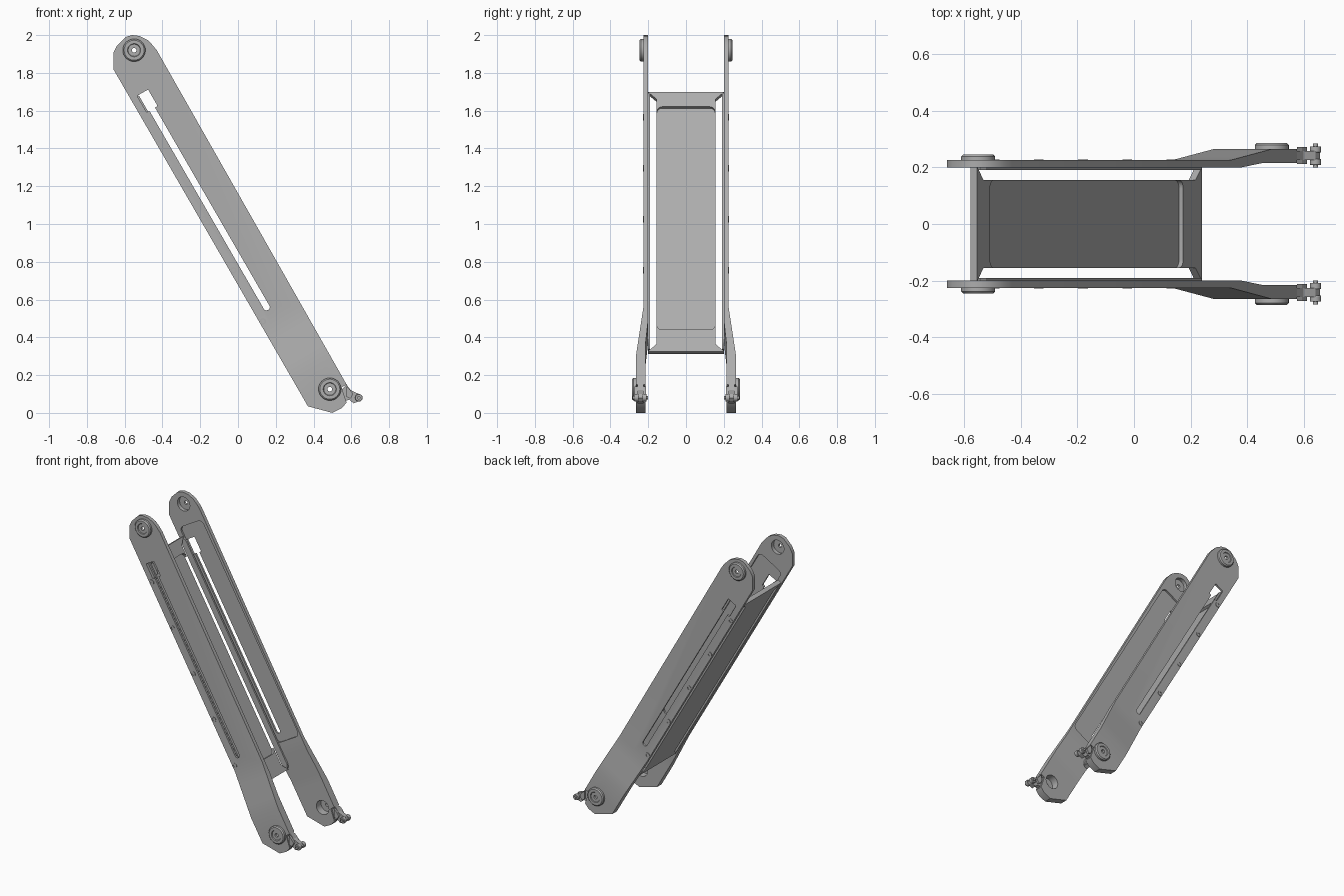
import bpy, bmesh, math
from mathutils import Vector

cube = bpy.data.objects.get("Cube")
if cube:
    bpy.data.objects.remove(cube)

grey = bpy.data.materials.new("satin_grey")
grey.use_nodes = True
grey.diffuse_color = (0.42, 0.42, 0.42, 1)
grey.node_tree.nodes["Principled BSDF"].inputs["Base Color"].default_value = (0.42, 0.42, 0.42, 1)

# Frame of the sloping arms: "along" runs down the slope, "up" is square to it
ORIGIN = Vector((-0.55, 0, 1.92))
ALONG = Vector((0.5, 0, -math.sqrt(0.75)))
UP = Vector((math.sqrt(0.75), 0, 0.5))
ACROSS = Vector((0, 1, 0))


def place(s, y, t):
    return ORIGIN + ALONG * s + ACROSS * y + UP * t


def finish(name, bm):
    bmesh.ops.recalc_face_normals(bm, faces=bm.faces)
    mesh = bpy.data.meshes.new(name)
    bm.to_mesh(mesh)
    bm.free()
    mesh.materials.append(grey)
    obj = bpy.data.objects.new(name, mesh)
    bpy.context.collection.objects.link(obj)
    return obj


def prism(name, points, vector):
    bm = bmesh.new()
    face = bm.faces.new([bm.verts.new(p) for p in points])
    new = bmesh.ops.extrude_face_region(bm, geom=[face])["geom"]
    verts = [v for v in new if isinstance(v, bmesh.types.BMVert)]
    bmesh.ops.translate(bm, verts=verts, vec=vector)
    return finish(name, bm)


def lathe(name, centre, profile, side, steps=32):
    """Revolve (radius, y) points round a crosswise axis."""
    bm = bmesh.new()
    verts = [bm.verts.new((centre[0] + r, side * y, centre[1])) for r, y in profile]
    edges = [bm.edges.new(pair) for pair in zip(verts, verts[1:])]
    bmesh.ops.spin(bm, geom=verts + edges, cent=(centre[0], 0, centre[1]),
                   axis=ACROSS, angle=math.tau, steps=steps)
    bmesh.ops.remove_doubles(bm, verts=bm.verts, dist=0.0002)
    obj = finish(name, bm)
    smooth(obj)
    return obj


def smooth(obj):
    bpy.ops.object.select_all(action='DESELECT')
    obj.select_set(True)
    bpy.context.view_layer.objects.active = obj
    bpy.ops.object.shade_smooth_by_angle(angle=math.radians(30))


def rounded(s0, s1, a0, a1, r, n=5):
    """Outline of a rounded rectangle."""
    corners = [(s1 - r, a1 - r), (s0 + r, a1 - r), (s0 + r, a0 + r), (s1 - r, a0 + r)]
    return [(cs + r * math.cos(q), ca + r * math.sin(q))
            for k, (cs, ca) in enumerate(corners)
            for q in [(k + i / n) * math.pi / 2 for i in range(n + 1)]]


def circle(s, t, r, n=32):
    return [(s + r * math.cos(i * math.tau / n), t + r * math.sin(i * math.tau / n))
            for i in range(n)]


def cut(obj, cutters):
    for c in cutters:
        c.hide_render = True
        mod = obj.modifiers.new("cut", 'BOOLEAN')
        mod.operation = 'DIFFERENCE'
        mod.solver = 'EXACT'
        mod.object = c
    bpy.context.view_layer.update()
    deps = bpy.context.evaluated_depsgraph_get()
    mesh = bpy.data.meshes.new_from_object(obj.evaluated_get(deps))
    obj.modifiers.clear()
    obj.data = mesh
    for c in cutters:
        bpy.data.objects.remove(c)


def ramp(s, s0, s1, y0, y1):
    return y0 + (y1 - y0) * min(1, max(0, (s - s0) / (s1 - s0)))


def splay(obj, side):
    """Bend the lower end of an arm outwards."""
    bm = bmesh.new()
    bm.from_mesh(obj.data)
    bmesh.ops.triangulate(bm, faces=bm.faces)
    for s in (1.62, 1.7, 1.85, 1.92):
        bmesh.ops.bisect_plane(bm, geom=bm.verts[:] + bm.edges[:] + bm.faces[:],
                               plane_co=place(s, 0, 0), plane_no=ALONG)
    for v in bm.verts:
        s = (v.co - ORIGIN).dot(ALONG)
        f = (abs(v.co.y) - 0.2) / 0.025
        inner = ramp(s, 1.7, 1.85, 0.2, 0.215)
        outer = ramp(s, 1.62, 1.92, 0.225, 0.265)
        v.co.y = side * (inner + f * (outer - inner))
    bm.to_mesh(obj.data)
    bm.free()


ARM = [(-0.66, 1.82), (-0.66, 1.905), (-0.64, 1.945), (-0.595, 1.99), (-0.56, 2.0),
       (-0.52, 1.995), (-0.48, 1.975), (-0.455, 1.95), (-0.43, 1.92), (0.575, 0.15),
       (0.548, 0.135), (0.575, 0.055), (0.55, 0.025), (0.5, 0.0), (0.37, 0.035), (0.35, 0.07)]
CLIP = [(0.55, 0.125), (0.575, 0.15), (0.597, 0.12), (0.64, 0.1), (0.655, 0.08),
        (0.642, 0.063), (0.612, 0.05), (0.59, 0.07), (0.56, 0.06)]
SLOT = rounded(0.29, 1.545, -0.09, -0.056, 0.015)
NOTCH = rounded(0.217, 0.318, -0.107, -0.04, 0.006)
POCKET = rounded(0.13, 1.6, -0.11, 0.082, 0.03)
FOOT = 2.072
foot_point = place(FOOT, 0, 0)

for side, label in ((-1, "front"), (1, "back")):

    def plate(name, outline, y0, y1):
        return prism(name, [(x, side * y0, z) for x, z in outline], (0, side * (y1 - y0), 0))

    def cutter(outline, y0, y1):
        return prism("cutter", [place(s, side * y0, t) for s, t in outline],
                     (0, side * (y1 - y0), 0))

    # Arm with slot, inner pocket and pivot bores, splayed at the foot
    arm = plate(label + "_arm", ARM, 0.2, 0.225)
    cut(arm, [cutter(POCKET, 0.15, 0.212), cutter(SLOT, 0.15, 0.3), cutter(NOTCH, 0.16, 0.29),
              cutter(circle(0, 0, 0.047), 0.15, 0.3), cutter(circle(FOOT, 0, 0.047), 0.15, 0.3)])
    splay(arm, side)
    smooth(arm)

    # Pivot caps with a small centre hole
    for end, centre, y in (("upper", ORIGIN, 0.225), ("lower", foot_point, 0.265)):
        lathe(f"{label}_{end}_pivot_cap", (centre.x, centre.z),
              [(0.012, y), (0.012, y + 0.015), (0.032, y + 0.015), (0.035, y + 0.02),
               (0.053, y + 0.02), (0.06, y + 0.013), (0.06, y), (0.012, y)], side)

    # Screw rings along the lower edge
    for i in range(5):
        p = place(0.336 + 0.312 * i, 0, -0.127)
        lathe(f"{label}_screw_{i + 1}", (p.x, p.z),
              [(0.009, 0.215), (0.009, 0.228), (0.017, 0.228), (0.017, 0.197), (0, 0.197)],
              side, 16)

    # Flange joining the panel to the arm
    prism(label + "_flange",
          [place(s, side * 0.19, t) for s, t in
           ((0.2, -0.14), (0.2, -0.108), (0.225, -0.098), (1.74, -0.098), (1.765, -0.108), (1.765, -0.14))],
          (0, side * 0.012, 0))

    # Foot clip: tongue, hinge barrel, clamp block and pin
    plate(label + "_clip_tongue", CLIP, 0.225, 0.257)
    for part, y0, y1 in (("inner", 0.208, 0.23), ("outer", 0.252, 0.274)):
        lathe(f"{label}_{part}_hinge_knuckle", (0.64, 0.08),
              [(0, y0), (0.018, y0), (0.02, y0 + 0.003), (0.02, y1 - 0.003), (0.018, y1), (0, y1)],
              side, 20)
    lathe(label + "_hinge_pin", (0.64, 0.08),
          [(0, 0.2), (0.009, 0.2), (0.009, 0.284), (0, 0.284)], side, 16)
    plate(label + "_clip_block",
          [(0.575, 0.14), (0.592, 0.125), (0.61, 0.1), (0.595, 0.075), (0.575, 0.085)],
          0.212, 0.272)

# Panel between the arms: flared ends and a shallow rounded recess
half = [(0.19, 0.201), (0.235, 0.155)]
left_edge = half + [(1.965 - s, y) for s, y in reversed(half)]
outline = [(s, -y) for s, y in left_edge] + [(s, y) for s, y in reversed(left_edge)]
panel = prism("panel", [place(s, y, -0.141) for s, y in outline], UP * 0.028)
recess = prism("cutter", [place(s, y, -0.13) for s, y in rounded(0.28, 1.643, -0.155, 0.155, 0.03)],
               UP * 0.1)
cut(panel, [recess])
smooth(panel)
